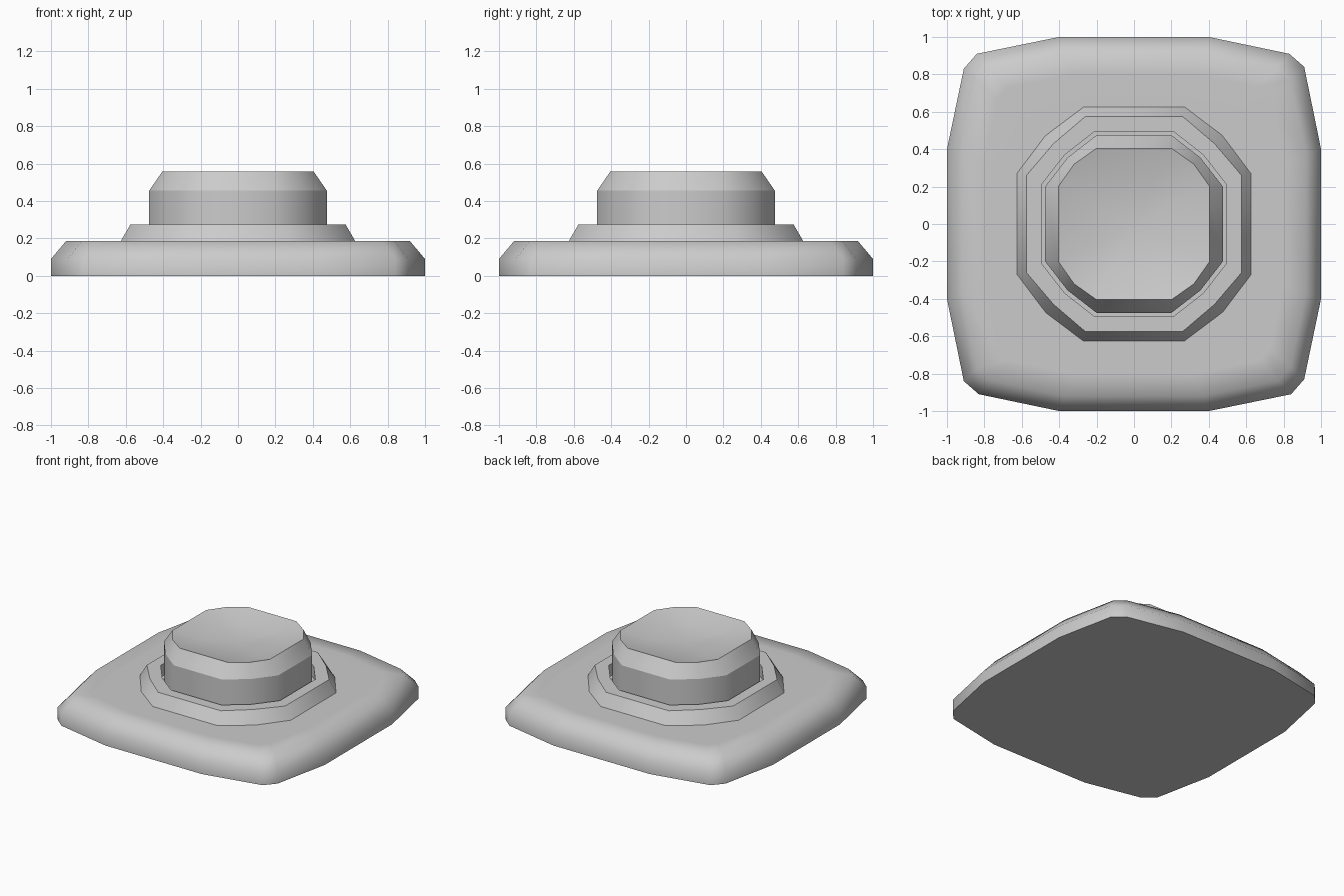
import bpy
import bmesh

cube = bpy.data.objects.get("Cube")
if cube:
    bpy.data.objects.remove(cube)

grey = bpy.data.materials.new("plain grey")
grey.use_nodes = True
colour = (0.6, 0.6, 0.6, 1)
grey.diffuse_color = colour
grey.node_tree.nodes["Principled BSDF"].inputs["Base Color"].default_value = colour


def outline(quadrant):
    """Turn the points of one quadrant into a full four-fold outline."""
    points = []
    for _ in range(4):
        points += quadrant
        quadrant = [(-y, x) for x, y in quadrant]
    return points


def loft(name, sections, bottom=True, top=None):
    """Skin (quadrant, z, sharp) sections; close with a bottom and a top point."""
    bm = bmesh.new()
    rings = []
    for quadrant, z, sharp in sections:
        ring = [bm.verts.new((x, y, z)) for x, y in outline(quadrant)]
        rings.append(ring)
    for low, high in zip(rings, rings[1:]):
        for i in range(len(low)):
            j = (i + 1) % len(low)
            bm.faces.new((low[i], low[j], high[j], high[i]))
    if bottom:
        bm.faces.new(rings[0][::-1])
    if top is not None:
        centre, ring = bm.verts.new((0, 0, top)), rings[-1]
        for i in range(len(ring)):
            bm.faces.new((ring[i], ring[(i + 1) % len(ring)], centre))
    for face in bm.faces:
        face.smooth = True
    for ring, section in zip(rings, sections):
        if section[2]:
            for i, vert in enumerate(ring):
                bm.edges.get((vert, ring[i - 1])).smooth = False
    mesh = bpy.data.meshes.new(name)
    bm.to_mesh(mesh)
    bm.free()
    mesh.materials.append(grey)
    obj = bpy.data.objects.new(name, mesh)
    bpy.context.collection.objects.link(obj)
    return obj


def scaled(quadrant, factor):
    return [(x * factor, y * factor) for x, y in quadrant]


def octant(side, half, corner):
    """Rounded square quadrant: flat side, one mid corner point, flat side."""
    return [(side, half), (corner, corner), (half, side)]


# Cushion-shaped base plate with a soft shoulder
plate = [(1, 0.4), (0.91, 0.84), (0.83, 0.91), (0.4, 1)]
loft("base_plate", [
    (plate, 0, True),
    (plate, 0.09, False),
    (scaled(plate, 0.92), 0.185, False),
    (scaled(plate, 0.8), 0.187, False),
    (scaled(plate, 0.5), 0.185, False),
], top=0.185)

# Raised collar around the button
loft("collar", [
    (octant(0.63, 0.27, 0.475), 0.18, False),
    (octant(0.575, 0.26, 0.43), 0.275, True),
    (octant(0.495, 0.21, 0.37), 0.275, True),
    (octant(0.495, 0.21, 0.37), 0.18, False),
], bottom=False)

# Button cap with a chamfered rim and a dished top
rim = octant(0.405, 0.2, 0.32)
loft("button_cap", [
    (octant(0.475, 0.2, 0.355), 0.18, True),
    (octant(0.475, 0.2, 0.355), 0.455, True),
    (rim, 0.557, True),
    (scaled(rim, 0.6), 0.51, False),
], top=0.495)
